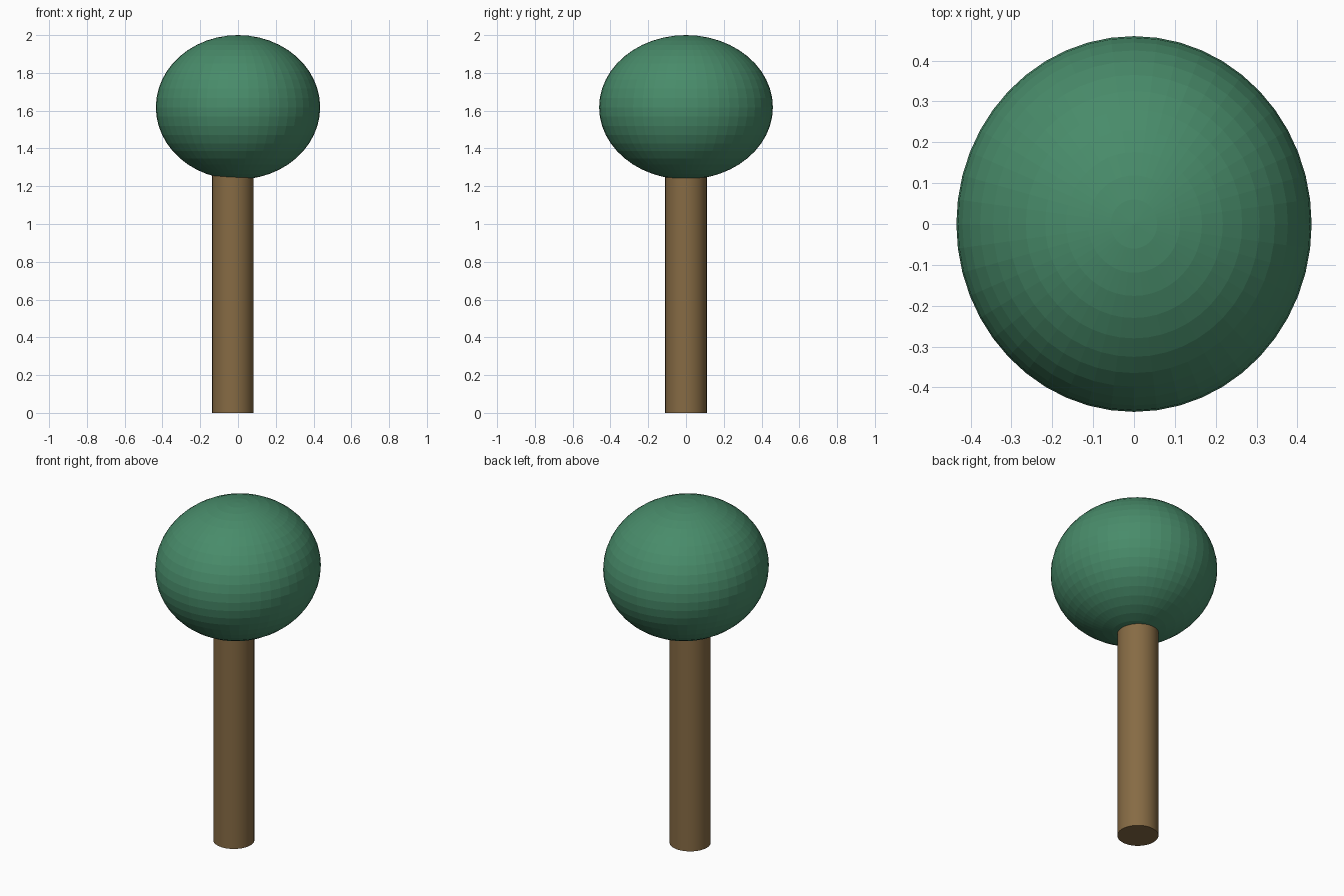
import bpy

if "Cube" in bpy.data.objects:
    bpy.data.objects.remove(bpy.data.objects["Cube"])


def finish(name, color):
    obj = bpy.context.object
    obj.name = name
    mat = bpy.data.materials.new(name + "_color")
    mat.diffuse_color = (*color, 1)
    mat.use_nodes = True
    mat.node_tree.nodes["Principled BSDF"].inputs["Base Color"].default_value = mat.diffuse_color
    obj.data.materials.append(mat)
    return obj


# Straight trunk, slightly off-centre, its top buried in the crown
TRUNK_TOP = 1.35
bpy.ops.mesh.primitive_cylinder_add(vertices=32, radius=0.11, depth=TRUNK_TOP,
                                    location=(-0.027, 0, TRUNK_TOP / 2))
finish("trunk", (0.24, 0.147, 0.058))
bpy.ops.object.shade_smooth_by_angle()

# Flat-shaded ellipsoid crown
bpy.ops.mesh.primitive_uv_sphere_add(segments=48, ring_count=24, radius=1,
                                     location=(0, 0, 1.618))
crown = finish("crown", (0.065, 0.26, 0.144))
crown.scale = (0.435, 0.46, 0.382)
bpy.ops.object.transform_apply(location=False, rotation=False, scale=True)
